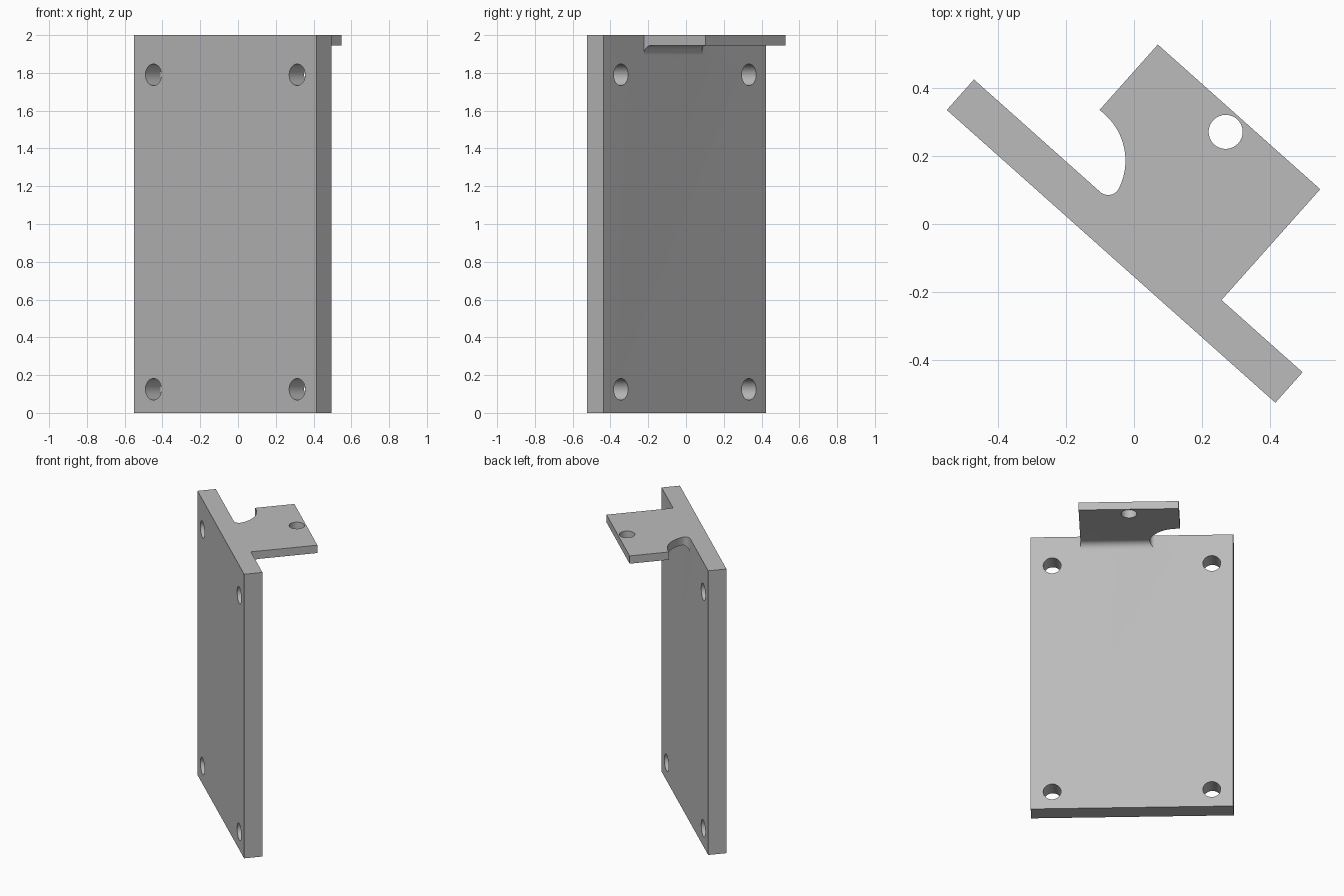
import bpy, bmesh
from math import sin, cos, radians, atan2, hypot
from mathutils import Matrix, Vector

if "Cube" in bpy.data.objects:
    bpy.data.objects.remove(bpy.data.objects["Cube"])

grey = bpy.data.materials.new("plain grey")
grey.use_nodes = True
grey.diffuse_color = (0.5, 0.5, 0.5, 1)
grey.node_tree.nodes["Principled BSDF"].inputs["Base Color"].default_value = (0.5, 0.5, 0.5, 1)

# Local frame: u along the plate, v through its thickness, z up
WIDTH, THICK, HEIGHT = 1.293, 0.12, 2.0
TAB_BACK, TAB_UNDER, FILLET = 0.556, 1.945, 0.05
TAB_U = (0.335, 0.974)
PLACE = Matrix.Translation((-0.55, 0.335, 0)) @ Matrix.Rotation(radians(-41.7), 4, "Z")


def prism(name, points, direction):
    """Extrude a closed outline of 3D points along a direction."""
    bm = bmesh.new()
    face = bm.faces.new([bm.verts.new(p) for p in points])
    grown = bmesh.ops.extrude_face_region(bm, geom=[face])["geom"]
    bmesh.ops.translate(bm, vec=Vector(direction),
                        verts=[g for g in grown if isinstance(g, bmesh.types.BMVert)])
    bmesh.ops.recalc_face_normals(bm, faces=bm.faces)
    mesh = bpy.data.meshes.new(name)
    bm.to_mesh(mesh)
    bm.free()
    mesh.materials.append(grey)
    obj = bpy.data.objects.new(name, mesh)
    obj.matrix_world = PLACE
    bpy.context.collection.objects.link(obj)
    return obj


def arc(cx, cy, r, start, end, steps):
    angles = [start + (end - start) * i / steps for i in range(steps + 1)]
    return [(cx + r * cos(a), cy + r * sin(a)) for a in angles]


def combine(target, other, operation):
    """Apply a boolean and discard the helper."""
    mod = target.modifiers.new("combine", "BOOLEAN")
    mod.object, mod.operation, mod.solver = other, operation, "EXACT"
    bpy.context.view_layer.update()
    bpy.context.view_layer.objects.active = target
    with bpy.context.temp_override(object=target, active_object=target):
        bpy.ops.object.modifier_apply(modifier=mod.name)
    bpy.data.objects.remove(other)


# Upright plate
plate = prism("mounting_bracket",
              [(0, 0, 0), (WIDTH, 0, 0), (WIDTH, THICK, 0), (0, THICK, 0)], (0, 0, HEIGHT))

# Top tab with a rounded inner corner beneath it
side = [(THICK / 2, HEIGHT), (THICK / 2, TAB_UNDER - FILLET)]
side += arc(THICK + FILLET, TAB_UNDER - FILLET, FILLET, radians(180), radians(90), 12)
side += [(TAB_BACK, TAB_UNDER), (TAB_BACK, HEIGHT)]
tab = prism("top_tab", [(TAB_U[0], v, z) for v, z in side], (TAB_U[1] - TAB_U[0], 0, 0))

# Curved notch at the tab's root
big, small, small_r = (0.355, 0.117), (0.497, THICK + 0.035), 0.035
du, dv = small[0] - big[0], small[1] - big[1]
meet, big_r = atan2(dv, du), hypot(du, dv) + small_r
outline = [(0.2, THICK)] + arc(*small, small_r, radians(-90), meet, 12)
outline += arc(*big, big_r, meet, radians(90), 24)[1:]
outline += [(0.2, big[1] + big_r)]
notch = prism("notch_cutter", [(u, v, 1.7) for u, v in outline], (0, 0, 0.5))
combine(tab, notch, "DIFFERENCE")

# Round hole through the tab
ring = arc(sum(TAB_U) / 2, 0.497, 0.05, 0, radians(360), 40)[:-1]
combine(tab, prism("tab_hole_cutter", [(u, v, 1.7) for u, v in ring], (0, 0, 0.5)), "DIFFERENCE")

combine(plate, tab, "UNION")

# Four screw holes through the plate
for u in (0.137, WIDTH - 0.137):
    for z in (0.125, 1.79):
        ring = arc(u, z, 0.057, 0, radians(360), 40)[:-1]
        hole = prism("screw_hole_cutter", [(a, -0.1, b) for a, b in ring], (0, 0.4, 0))
        combine(plate, hole, "DIFFERENCE")

# Smooth the round walls, keep the edges crisp
bpy.ops.object.select_all(action="DESELECT")
plate.select_set(True)
bpy.context.view_layer.objects.active = plate
bpy.ops.object.shade_smooth_by_angle(angle=radians(30))
